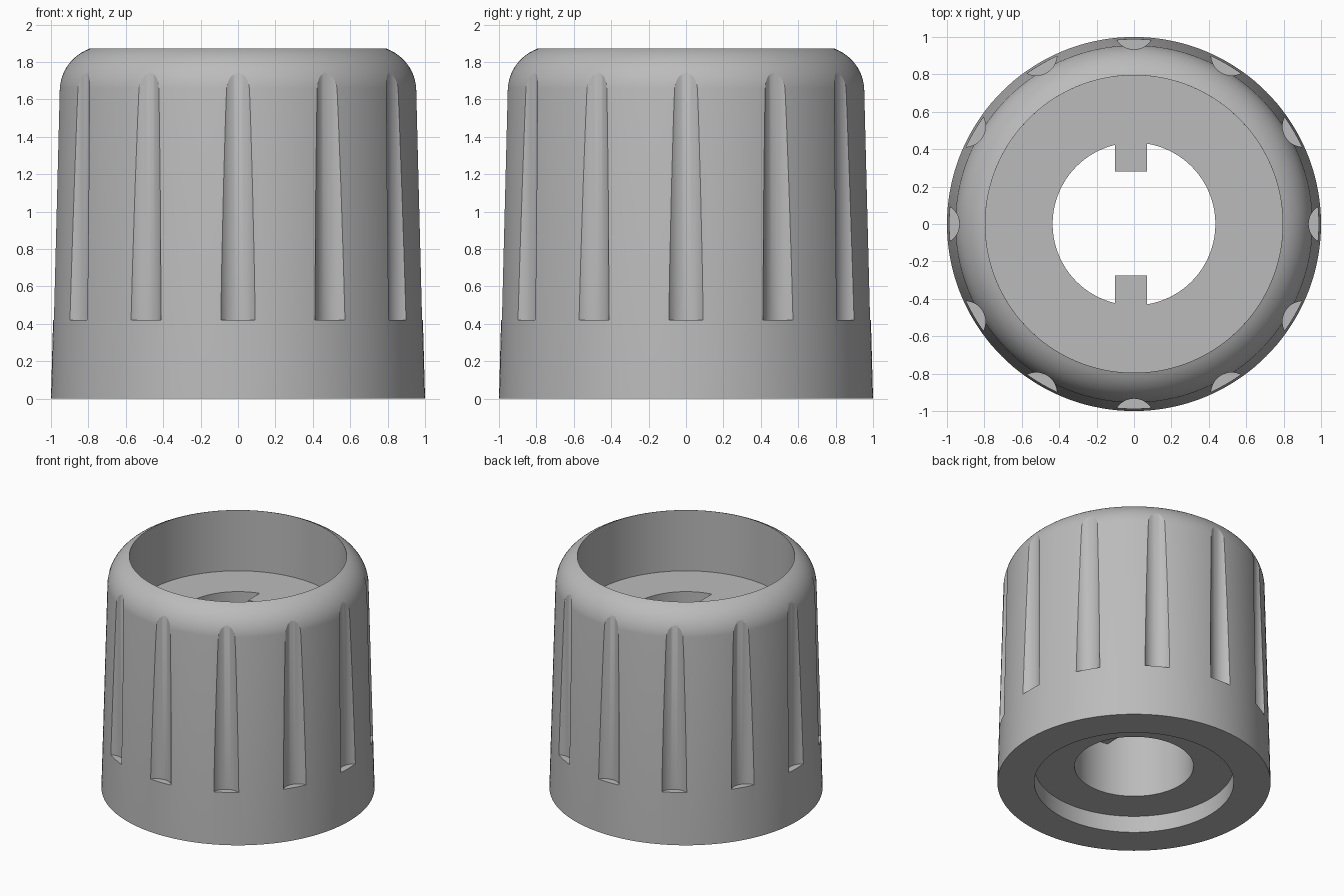
import bpy, bmesh, math
from mathutils import Matrix, Vector

if "Cube" in bpy.data.objects:
    bpy.data.objects.remove(bpy.data.objects["Cube"])

SEGMENTS = 144
GROOVES = 12

grey = bpy.data.materials.new("plain grey")
grey.diffuse_color = (0.5, 0.5, 0.5, 1)
grey.use_nodes = True
grey.node_tree.nodes["Principled BSDF"].inputs["Base Color"].default_value = grey.diffuse_color


def make_object(name, bm):
    bmesh.ops.recalc_face_normals(bm, faces=bm.faces[:])
    mesh = bpy.data.meshes.new(name)
    bm.to_mesh(mesh)
    bm.free()
    mesh.materials.append(grey)
    obj = bpy.data.objects.new(name, mesh)
    bpy.context.collection.objects.link(obj)
    return obj


def lathe(name, profile):
    """Revolve a closed (radius, height) outline about z."""
    bm = bmesh.new()
    rings = []
    for i in range(SEGMENTS):
        a = 2 * math.pi * i / SEGMENTS
        rings.append([bm.verts.new((r * math.cos(a), r * math.sin(a), z)) for r, z in profile])
    n = len(profile)
    for i in range(SEGMENTS):
        p, q = rings[i], rings[(i + 1) % SEGMENTS]
        for j in range(n):
            k = (j + 1) % n
            bm.faces.new((p[j], q[j], q[k], p[k]))
    return make_object(name, bm)


def combine(target, tool, operation):
    """Apply a boolean and remove its helper."""
    mod = target.modifiers.new(operation, 'BOOLEAN')
    mod.operation = operation
    mod.solver = 'EXACT'
    mod.object = tool
    bpy.ops.object.select_all(action='DESELECT')
    bpy.context.view_layer.objects.active = target
    target.select_set(True)
    bpy.ops.object.modifier_apply(modifier=mod.name)
    bpy.data.objects.remove(tool, do_unlink=True)


# Knob body: tapered wall, rounded shoulder, top cup, bore and bottom recess
cx, cz, radius = 0.706, 1.637, 0.25
a0 = math.atan2(1.66 - cz, 0.955 - cx)
a1 = math.atan2(1.87 - cz, 0.795 - cx)
steps = 12
shoulder = [(cx + radius * math.cos(a0 + (a1 - a0) * i / steps),
             cz + radius * math.sin(a0 + (a1 - a0) * i / steps)) for i in range(steps + 1)]
body = lathe("knob_body", [(0.73, 0), (1.0, 0)] + shoulder +
             [(0.795, 1.38), (0.435, 1.38), (0.435, 0.135), (0.73, 0.135)])

# Two key tabs inside the bore, flush with the cup floor
bm = bmesh.new()
for y0, y1 in ((0.28, 0.48), (-0.48, -0.275)):
    size = Vector((0.172, y1 - y0, 0.83))
    centre = Vector((-0.016, (y0 + y1) / 2, 0.965))
    bmesh.ops.create_cube(bm, size=1, matrix=Matrix.Translation(centre) @ Matrix.Diagonal(size).to_4x4())
combine(body, make_object("key_tabs", bm), 'UNION')

# Vertical finger grooves around the wall
bm = bmesh.new()
for i in range(GROOVES):
    a = 2 * math.pi * i / GROOVES
    place = Matrix.Translation((1.044 * math.cos(a), 1.044 * math.sin(a), 1.21))
    bmesh.ops.create_cone(bm, cap_ends=True, segments=48, radius1=0.11, radius2=0.11,
                          depth=1.58, matrix=place @ Matrix.Rotation(a, 4, 'Z'))
combine(body, make_object("groove_cutter", bm), 'DIFFERENCE')

bpy.ops.object.shade_smooth_by_angle(angle=math.radians(25))
